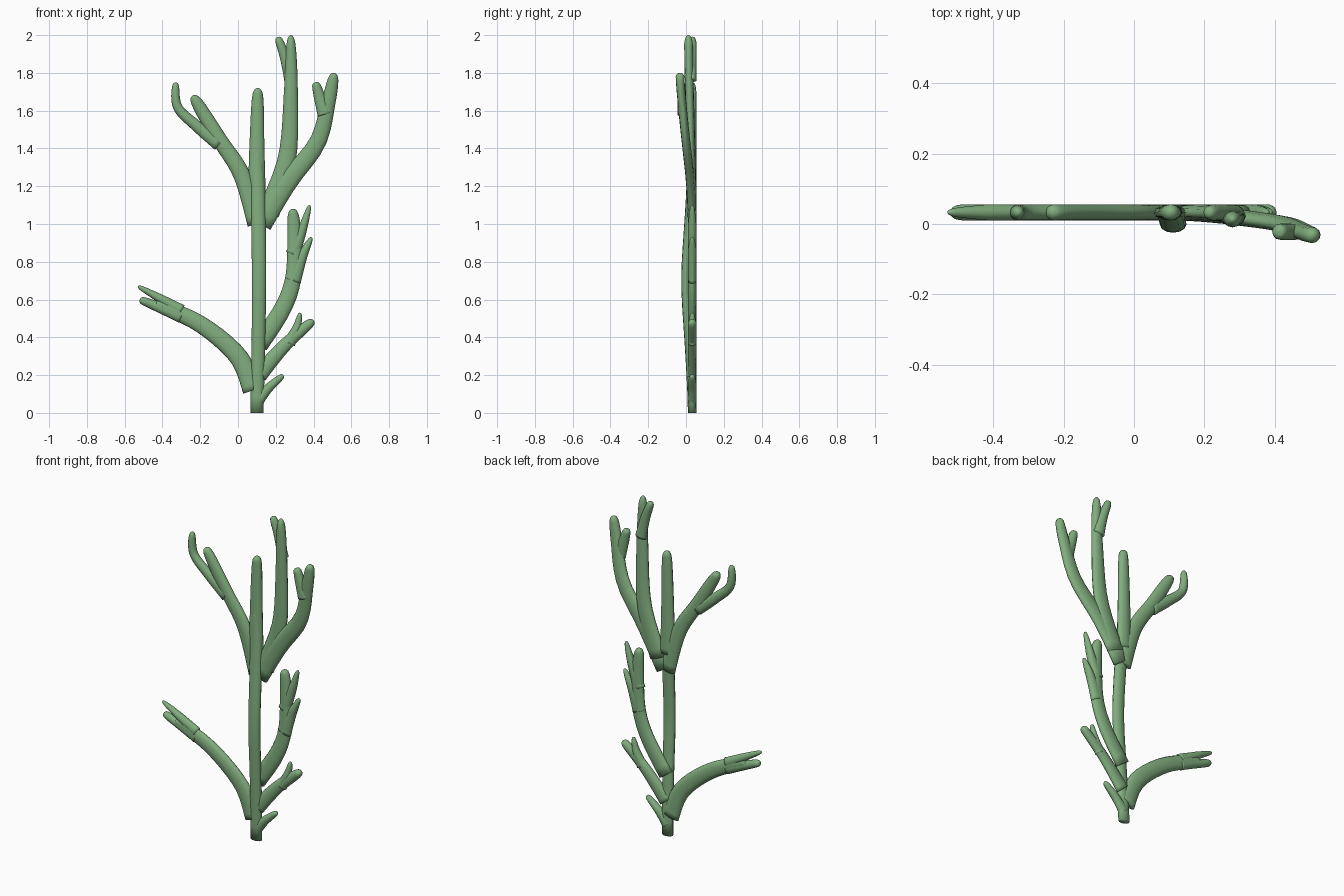
import bpy
import bmesh
from math import sin, cos, pi, sqrt
from mathutils import Vector

default_cube = bpy.data.objects.get("Cube")
if default_cube:
    bpy.data.objects.remove(default_cube, do_unlink=True)

# One flat colour for the whole plant
green = bpy.data.materials.new("soft_green")
green.use_nodes = True
green.diffuse_color = (0.22, 0.42, 0.21, 1)
shader = green.node_tree.nodes["Principled BSDF"]
shader.inputs["Base Color"].default_value = green.diffuse_color

SIDES = 12          # corners of a branch section
STEPS = 20          # sections along a branch
MID_Y = 0.033       # plane the plant grows in
DEPTH = 0.023       # half thickness of the flattened branches


def point_on(path, t):
    """Point at fraction t of a smooth curve running through the path points."""
    last = len(path) - 1
    index = min(int(t * last), last - 1)
    f = t * last - index
    start, end = path[index], path[index + 1]
    start_slope = (end - path[max(index - 1, 0)]) / 2
    end_slope = (path[min(index + 2, last)] - start) / 2
    blend = f * f * (3 - 2 * f)
    return (start.lerp(end, blend)
            + start_slope * (f * (1 - f) ** 2)
            - end_slope * (f * f * (1 - f)))


def branch(name, *points, root, tip, forward=0, lean=0, bow=0):
    """Sweep a flat oval along (x, z) points, tapering from root to a rounded tip."""
    path = [Vector((x, MID_Y - forward, z)) for x, z in points]
    fractions = [sin(pi / 2 * step / STEPS) for step in range(STEPS + 1)]
    centres = [point_on(path, t) for t in fractions]
    bm = bmesh.new()
    rings = []
    for step, t in enumerate(fractions):
        before = centres[max(step - 1, 0)]
        after = centres[min(step + 1, STEPS)]
        along = (after - before).normalized()
        across = Vector((along.z, 0, -along.x))
        rounding = sqrt(max(1 - t ** 16, 0.01))
        width = (root + (tip - root) * t) * rounding
        thickness = min(width, DEPTH)
        sway = lean * t * t * (3 - 2 * t) + bow * sin(pi * t) ** 2
        ring = []
        for side in range(SIDES):
            angle = 2 * pi * side / SIDES
            depth_offset = Vector((0, thickness * sin(angle) - sway, 0))
            offset = across * (width * cos(angle)) + depth_offset
            ring.append(bm.verts.new(centres[step] + offset))
        rings.append(ring)

    # Skin the sections and close both ends
    for lower, upper in zip(rings, rings[1:]):
        for side in range(SIDES):
            following = (side + 1) % SIDES
            bm.faces.new((lower[side], lower[following], upper[following], upper[side]))
    bm.faces.new(rings[0])
    bm.faces.new(rings[-1])
    bmesh.ops.recalc_face_normals(bm, faces=bm.faces)
    for face in bm.faces:
        face.smooth = True
    mesh = bpy.data.meshes.new(name)
    bm.to_mesh(mesh)
    bm.free()
    mesh.materials.append(green)
    bpy.context.collection.objects.link(bpy.data.objects.new(name, mesh))


# Central stem, bowing forward halfway up, and the spike that ends it
branch("main_stem", (.1, 0), (.11, .5), (.11, .9), (.1, 1.4),
       root=.035, tip=.04, bow=.035)
branch("centre_spike", (.1, 1.1), (.1, 1.4), (.105, 1.72), root=.05, tip=.03)

# Low branch on the right side with a split end
branch("lower_right_branch", (.08, .12), (0, .3), (-.2, .47), (-.44, .58),
       root=.055, tip=.04)
branch("lower_right_upper_tip", (-.3, .54), (-.42, .61), (-.53, .67), root=.035, tip=.01)
branch("lower_right_lower_tip", (-.3, .51), (-.42, .56), (-.52, .6), root=.035, tip=.02)

# Shoots on the left side, from the bottom up
branch("bottom_left_shoot", (.1, .06), (.16, .13), (.24, .2), root=.035, tip=.015)
branch("low_left_shoot", (.11, .2), (.25, .36), (.4, .49), root=.045, tip=.025)
branch("low_left_twig", (.27, .37), (.31, .45), (.33, .53), root=.035, tip=.01)
branch("middle_left_branch", (.11, .36), (.23, .54), (.29, .7), (.3, .9), (.29, 1.08),
       root=.05, tip=.035)
branch("middle_left_lower_twig", (.29, .7), (.34, .83), (.39, .93), root=.045, tip=.01)
branch("middle_left_upper_twig", (.29, .84), (.34, .97), (.38, 1.1), root=.04, tip=.01)

# Upper branch on the right side with a curled twig
branch("upper_right_branch", (.1, 1), (.02, 1.26), (-.1, 1.45), (-.24, 1.68),
       root=.05, tip=.035)
branch("upper_right_twig", (-.1, 1.42), (-.22, 1.52), (-.32, 1.62), (-.33, 1.75),
       root=.035, tip=.02)

# Upper branch on the left side, leaning forward
branch("upper_left_branch", (.12, 1), (.26, 1.22), (.42, 1.43), (.48, 1.65), (.51, 1.8),
       root=.06, tip=.03, lean=.065)
branch("upper_left_twig", (.46, 1.58), (.43, 1.68), (.41, 1.75),
       root=.04, tip=.02, forward=.055)

# Tall branch with a forked tip
branch("tall_branch", (.16, 1.06), (.26, 1.35), (.28, 1.7), (.28, 2),
       root=.06, tip=.025, lean=.02)
branch("tall_branch_twig", (.28, 1.76), (.25, 1.88), (.21, 1.99), root=.035, tip=.02)
